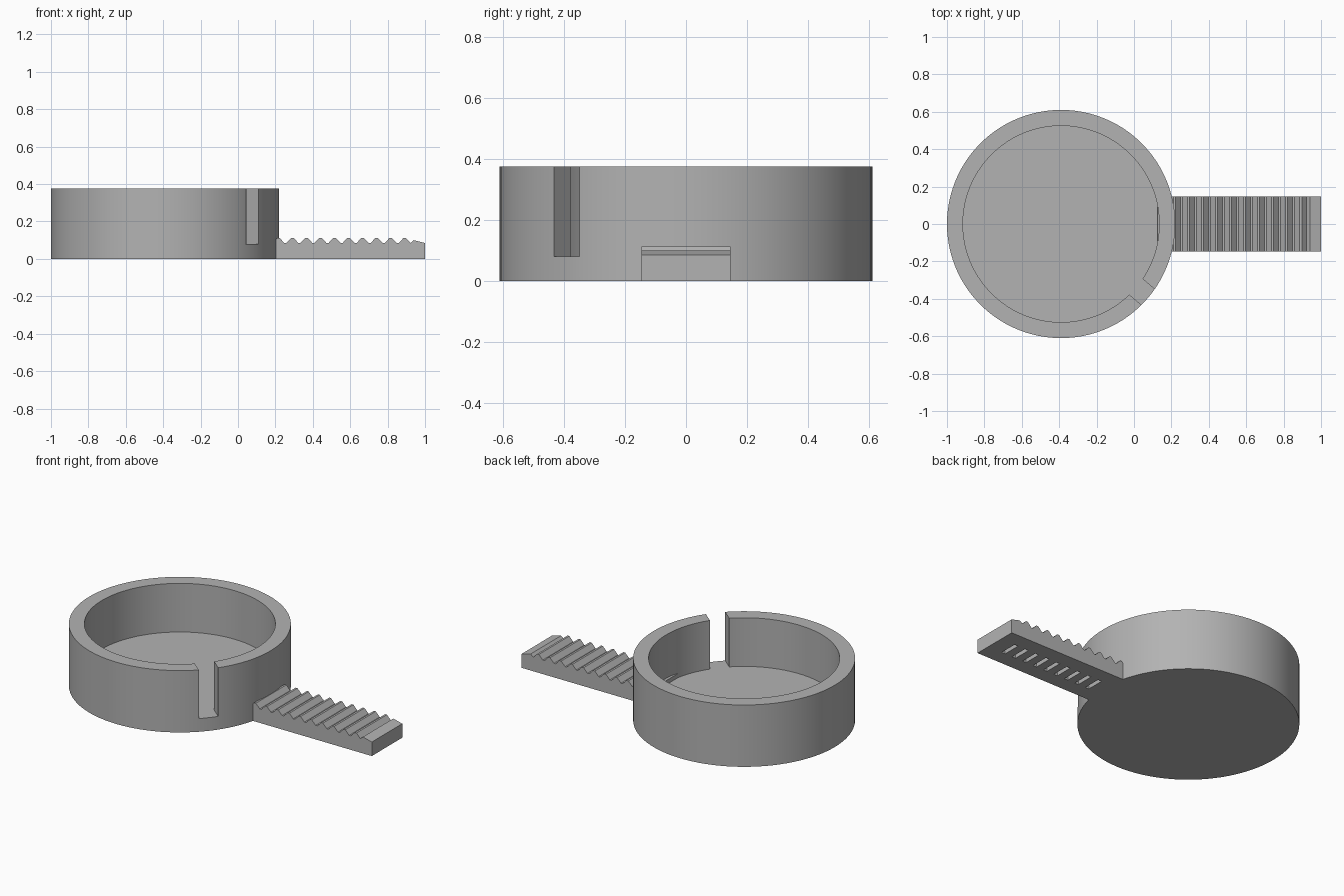
import bpy, bmesh, math
from mathutils import Matrix, Vector

if "Cube" in bpy.data.objects:
    bpy.data.objects.remove(bpy.data.objects["Cube"], do_unlink=True)

CUP_X, OUTER, INNER, HEIGHT, FLOOR = -0.39, 0.61, 0.525, 0.375, 0.08
PITCH, LAST_PEAK = 0.075, 0.891

grey = bpy.data.materials.new("plain grey")
grey.use_nodes = True
grey.diffuse_color = (0.45, 0.45, 0.45, 1)
grey.node_tree.nodes["Principled BSDF"].inputs["Base Color"].default_value = grey.diffuse_color


def make(name, bm):
    bmesh.ops.recalc_face_normals(bm, faces=bm.faces)
    mesh = bpy.data.meshes.new(name)
    bm.to_mesh(mesh)
    bm.free()
    mesh.materials.append(grey)
    obj = bpy.data.objects.new(name, mesh)
    bpy.context.collection.objects.link(obj)
    return obj


def boxes(name, placements):
    """One object of boxes, each given by centre, size and turn about z."""
    bm = bmesh.new()
    for centre, size, turn in placements:
        m = (Matrix.Translation(centre) @ Matrix.Rotation(turn, 4, "Z")
             @ Matrix.Diagonal((*size, 1)))
        bmesh.ops.create_cube(bm, size=1, matrix=m)
    return make(name, bm)


def finish(obj, cutter):
    """Cut, then smooth the round walls while keeping edges sharp."""
    bpy.ops.object.select_all(action="DESELECT")
    bpy.context.view_layer.objects.active = obj
    obj.select_set(True)
    mod = obj.modifiers.new("cut", "BOOLEAN")
    mod.operation, mod.solver, mod.object = "DIFFERENCE", "EXACT", cutter
    bpy.ops.object.modifier_apply(modifier=mod.name)
    bpy.data.objects.remove(cutter, do_unlink=True)
    bpy.ops.object.shade_smooth_by_angle(angle=math.radians(15))


# Round cup, spun from its wall and floor section
bm = bmesh.new()
section = [(0, 0), (OUTER, 0), (OUTER, HEIGHT), (INNER, HEIGHT), (INNER, FLOOR), (0, FLOOR)]
verts = [bm.verts.new((r, 0, z)) for r, z in section]
edges = [bm.edges.new(pair) for pair in zip(verts, verts[1:])]
bmesh.ops.spin(bm, geom=verts + edges, cent=(0, 0, 0), axis=(0, 0, 1),
               angle=math.tau, steps=100)
bmesh.ops.remove_doubles(bm, verts=bm.verts, dist=0.0001)
bmesh.ops.translate(bm, verts=bm.verts, vec=(CUP_X, 0, 0))
cup = make("round_cup", bm)

# Narrow slot through the wall, down to the floor
turn = math.radians(-40)
middle = Vector((CUP_X + 0.6 * math.cos(turn), 0.6 * math.sin(turn), FLOOR + 0.2))
finish(cup, boxes("wall_slot_cutter", [(middle, (0.25, 0.11, 0.4), turn)]))

# Toothed strap, extruded from its side outline
peaks = [LAST_PEAK - PITCH * k for k in range(10, -1, -1)]
outline = [(0.125, 0), (0.125, 0.105)]
for x in peaks:
    outline += [(x - 0.006, 0.112), (x + 0.006, 0.112), (x + 0.032, 0.085)]
    if x != peaks[-1]:
        outline.append((x + 0.043, 0.085))
outline += [(0.94, 0.1), (1, 0.085), (1, 0)]
bm = bmesh.new()
side = bm.faces.new([bm.verts.new((x, -0.146, z)) for x, z in outline])
extruded = bmesh.ops.extrude_face_region(bm, geom=[side])["geom"]
bmesh.ops.translate(bm, vec=(0, 0.292, 0),
                    verts=[v for v in extruded if isinstance(v, bmesh.types.BMVert)])
strap = make("toothed_strap", bm)

# Short grooves under the teeth
finish(strap, boxes("groove_cutter",
                    [((x, 0, 0), (0.025, 0.11, 0.05), 0) for x in peaks[2:]]))
